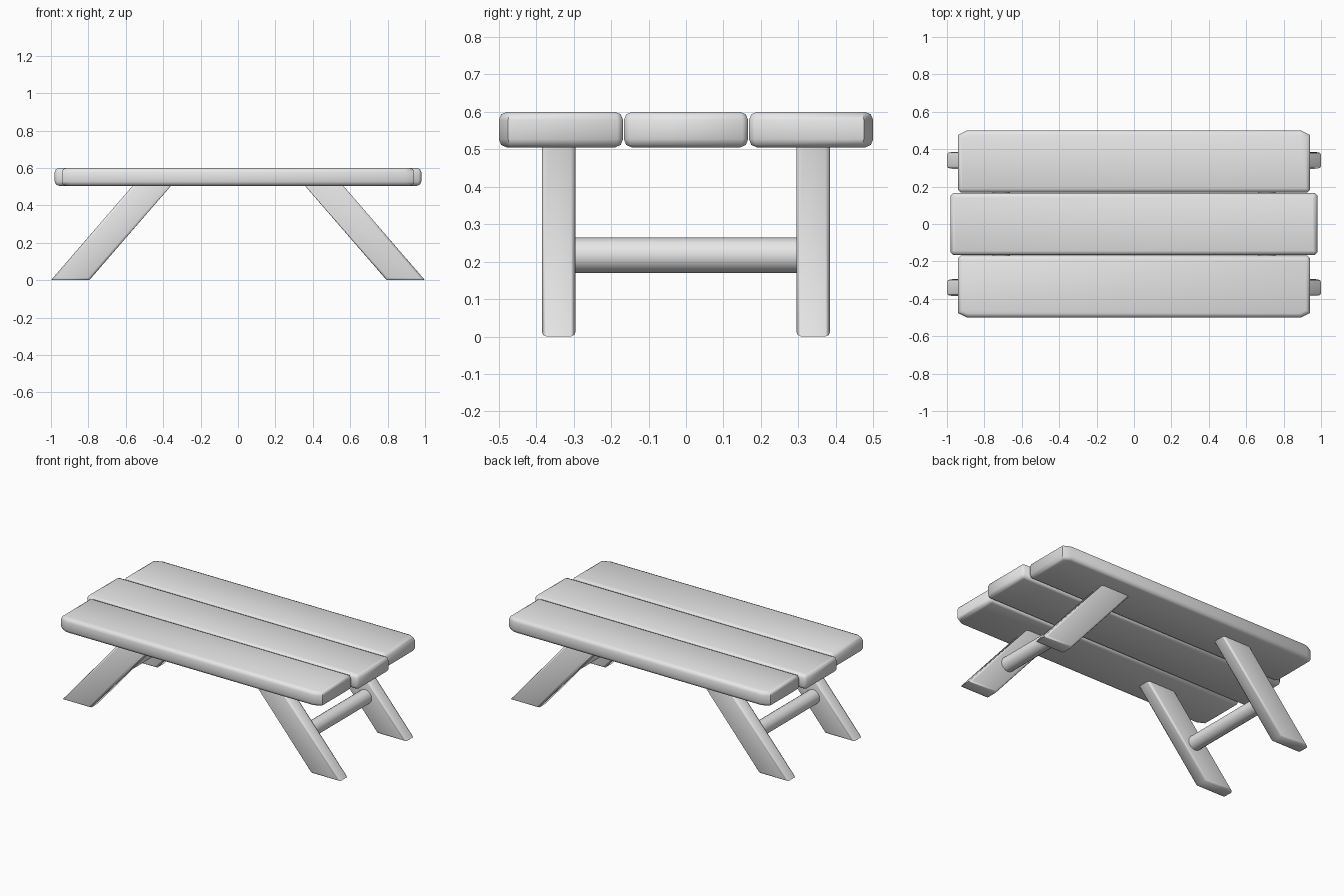
import bpy
import bmesh
import math

cube = bpy.data.objects.get("Cube")
if cube:
    bpy.data.objects.remove(cube, do_unlink=True)

# Single plain grey finish
grey = bpy.data.materials.new("plain_grey")
grey.use_nodes = True
colour = (0.8, 0.8, 0.8, 1)
grey.diffuse_color = colour
grey.node_tree.nodes["Principled BSDF"].inputs["Base Color"].default_value = colour


def finish(obj, name):
    obj.name = name
    obj.data.materials.append(grey)
    bpy.ops.object.select_all(action='DESELECT')
    obj.select_set(True)
    bpy.context.view_layer.objects.active = obj
    bpy.ops.object.shade_smooth_by_angle(angle=math.radians(50))


def slab(name, outline, direction, bevel, segments):
    """Extrude a closed outline and soften the rims of its two flat faces."""
    bm = bmesh.new()
    base = bm.faces.new([bm.verts.new(p) for p in outline])
    ext = bmesh.ops.extrude_face_region(bm, geom=[base], use_keep_orig=True)
    top_verts = [g for g in ext["geom"] if isinstance(g, bmesh.types.BMVert)]
    cap = next(g for g in ext["geom"] if isinstance(g, bmesh.types.BMFace))
    bmesh.ops.translate(bm, verts=top_verts, vec=direction)
    bmesh.ops.recalc_face_normals(bm, faces=bm.faces)
    rims = list(set(base.edges) | set(cap.edges))
    bmesh.ops.bevel(bm, geom=rims, offset=bevel, offset_type='OFFSET',
                    segments=segments, profile=0.5, affect='EDGES')
    bmesh.ops.recalc_face_normals(bm, faces=bm.faces)
    mesh = bpy.data.meshes.new(name)
    bm.to_mesh(mesh)
    bm.free()
    obj = bpy.data.objects.new(name, mesh)
    bpy.context.collection.objects.link(obj)
    finish(obj, name)


def plank(name, half_length, y_in, y_out, cut_in, cut_out):
    """Tabletop board with clipped corners, a different clip on each long side."""
    z = 0.505
    (ax, ay), (bx, by) = cut_in, cut_out
    s = 1 if y_out > y_in else -1
    half = [(half_length - ax, y_in), (half_length, y_in + s * ay),
            (half_length, y_out - s * by), (half_length - bx, y_out)]
    outline = half + [(-x, y) for x, y in reversed(half)]
    slab(name, [(x, y, z) for x, y in outline], (0, 0, 0.095), 0.022, 2)


# Tabletop
small = (0.015, 0.015)
large = (0.05, 0.025)
plank("middle_plank", 0.98, -0.166, 0.166, small, small)
for side, label in ((-1, "front"), (1, "back")):
    plank(label + "_plank", 0.942, side * 0.168, side * 0.5, small, large)

# Splayed legs and the round rail joining each pair
leg_profile = [(0.795, 0), (1.0, 0), (0.55, 0.52), (0.345, 0.52)]
for sx, end in ((-1, "right"), (1, "left")):
    for sy, label in ((-1, "front"), (1, "back")):
        slab(f"{label}_{end}_leg",
             [(sx * x, sy * 0.295, z) for x, z in leg_profile],
             (0, sy * 0.09, 0), 0.013, 2)
    bpy.ops.mesh.primitive_cylinder_add(
        vertices=16, radius=0.047, depth=0.62,
        location=(sx * 0.71, 0, 0.217), rotation=(math.pi / 2, 0, 0))
    finish(bpy.context.object, end + "_rail")
